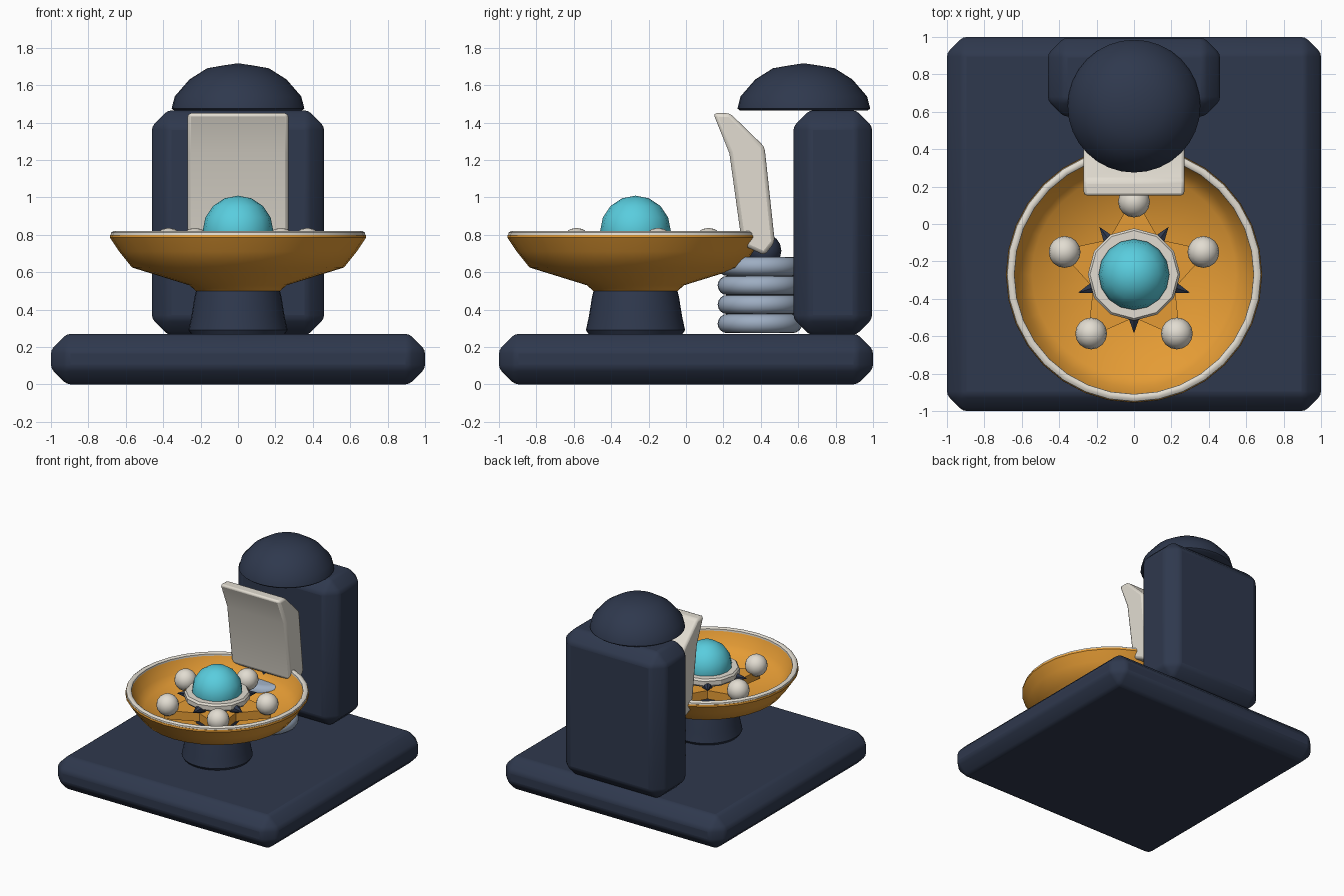
import bpy, bmesh, math
from mathutils import Matrix, Vector

if "Cube" in bpy.data.objects:
    bpy.data.objects.remove(bpy.data.objects["Cube"])


def mat(name, r, g, b):
    m = bpy.data.materials.new(name)
    m.diffuse_color = (r, g, b, 1)
    m.use_nodes = True
    m.node_tree.nodes["Principled BSDF"].inputs["Base Color"].default_value = m.diffuse_color
    return m


NAVY = mat("navy", 0.028, 0.04, 0.075)
ORANGE = mat("orange", 0.78, 0.33, 0.035)
CREAM = mat("cream", 0.76, 0.72, 0.64)
CYAN = mat("cyan", 0.10, 0.61, 0.73)
STEEL = mat("steel blue", 0.34, 0.42, 0.54)
CY = -0.27  # y of the bowl axis


def finish(bm, name, material, smooth=40):
    bmesh.ops.recalc_face_normals(bm, faces=bm.faces)
    me = bpy.data.meshes.new(name)
    bm.to_mesh(me)
    bm.free()
    me.materials.append(material)
    ob = bpy.data.objects.new(name, me)
    bpy.context.collection.objects.link(ob)
    bpy.ops.object.select_all(action='DESELECT')
    ob.select_set(True)
    bpy.context.view_layer.objects.active = ob
    bpy.ops.object.shade_smooth_by_angle(angle=math.radians(smooth))
    return ob


def bevel(ob, width, segments=1):
    b = ob.modifiers.new("bevel", 'BEVEL')
    b.width, b.segments = width, segments
    b.limit_method, b.angle_limit = 'ANGLE', math.radians(30)


def slab(name, lo, hi, material):
    """Box with wide chamfers whose edges are softened again."""
    lo, hi = Vector(lo), Vector(hi)
    bm = bmesh.new()
    bmesh.ops.create_cube(bm, size=1, matrix=Matrix.Translation((lo + hi) / 2)
                          @ Matrix.Diagonal((*(hi - lo), 1)))
    ob = finish(bm, name, material)
    bevel(ob, 0.085)
    bevel(ob, 0.02, 2)
    return ob


def lathe(name, profile, y, material, steps=32, closed=False, smooth=40):
    """Spin (radius, height) points around a vertical axis at y."""
    bm = bmesh.new()
    vs = [bm.verts.new((r, 0, z)) for r, z in profile]
    pairs = list(zip(vs, vs[1:])) + ([(vs[-1], vs[0])] if closed else [])
    edges = [bm.edges.new(p) for p in pairs]
    bmesh.ops.spin(bm, geom=vs + edges, cent=(0, 0, 0), axis=(0, 0, 1),
                   angle=2 * math.pi, steps=steps)
    bmesh.ops.remove_doubles(bm, verts=bm.verts, dist=1e-4)
    bmesh.ops.translate(bm, verts=bm.verts, vec=(0, y, 0))
    return finish(bm, name, material, smooth)


def ball(name, loc, r, material, u=16, v=8):
    bm = bmesh.new()
    bmesh.ops.create_uvsphere(bm, u_segments=u, v_segments=v, radius=r,
                              matrix=Matrix.Translation(loc))
    return finish(bm, name, material, 60)


def prism(name, points, offset, material):
    bm = bmesh.new()
    f = bm.faces.new([bm.verts.new(p) for p in points])
    ext = bmesh.ops.extrude_face_region(bm, geom=[f])["geom"]
    bmesh.ops.translate(bm, vec=offset,
                        verts=[g for g in ext if isinstance(g, bmesh.types.BMVert)])
    return finish(bm, name, material)


# Base plate and rear tower
slab("base_plate", (-1, -1, 0), (1, 1, 0.27), NAVY)
slab("rear_tower", (-0.46, 0.575, 0.265), (0.46, 0.995, 1.465), NAVY)

# Domed cap over the tower
lathe("tower_cap", [(0, 1.463), (0.34, 1.463), (0.355, 1.475), (0.338, 1.54),
                    (0.26, 1.63), (0.165, 1.69), (0.08, 1.705), (0, 1.717)],
      0.63, NAVY)

# Bent backrest
profile = [(0.145, 1.45), (0.235, 1.45), (0.42, 1.27), (0.475, 0.76),
           (0.42, 0.69), (0.30, 0.745), (0.232, 1.235)]
back = prism("backrest", [(-0.27, y, z) for y, z in profile], (0.54, 0, 0), CREAM)
bevel(back, 0.02, 2)

# Coil stack with joint ball on top
for i in range(4):
    z = 0.325 + 0.102 * i
    h, R = 0.051, 0.175
    arc = [(R + h * math.cos(a), z + h * math.sin(a))
           for a in (math.radians(-90 + 22.5 * k) for k in range(9))]
    lathe("coil", [(0, z - h)] + arc + [(0, z + h)], 0.395, STEEL)
ball("joint_ball", (0, 0.42, 0.715), 0.09, NAVY)

# Pedestal and inner column
lathe("pedestal", [(0, 0.27), (0.252, 0.27), (0.265, 0.29), (0.25, 0.36),
                   (0.232, 0.47), (0.222, 0.51), (0, 0.51)], CY, NAVY)
lathe("inner_column", [(0.17, 0.55), (0.17, 0.76), (0, 0.76)], CY, NAVY, 12)

# Bowl with pale rim
lathe("bowl", [(0, 0.495), (0.22, 0.495), (0.26, 0.53), (0.567, 0.625),
               (0.635, 0.71), (0.685, 0.785), (0.683, 0.80), (0.64, 0.80),
               (0.60, 0.71), (0.545, 0.66), (0.25, 0.575), (0, 0.57)],
      CY, ORANGE)
lathe("bowl_rim", [(0.638, 0.785), (0.682, 0.792), (0.678, 0.812), (0.665, 0.82),
                   (0.65, 0.82), (0.64, 0.812)], CY, CREAM, closed=True)

# Star plate carrying the balls
star = []
for k in range(10):
    a = math.pi / 2 + k * math.pi / 5
    r = 0.42 if k % 2 == 0 else 0.23
    star.append((r * math.cos(a), CY + r * math.sin(a), 0.64))
prism("star_plate", star, (0, 0, 0.07), ORANGE)

# Balls on the star tips, spikes between them
for k in range(5):
    a = math.pi / 2 + k * 2 * math.pi / 5
    ball("rim_ball", (0.39 * math.cos(a), CY + 0.39 * math.sin(a), 0.752), 0.085, CREAM)
    a += math.pi / 5
    d = Vector((math.cos(a), math.sin(a), 0))
    bm = bmesh.new()
    bmesh.ops.create_cone(bm, cap_ends=True, segments=6, radius1=0.045,
                          radius2=0, depth=0.11,
                          matrix=Matrix.Translation(d * 0.26 + Vector((0, CY, 0.745)))
                          @ d.to_track_quat('Z', 'Y').to_matrix().to_4x4())
    finish(bm, "spike", NAVY, 30)

# Collar and glowing dome
lathe("collar", [(0.15, 0.74), (0.235, 0.74), (0.247, 0.755), (0.247, 0.79),
                 (0.235, 0.805), (0.15, 0.805)], CY, CREAM, 12, True, 25)
ball("center_dome", (0, CY, 0.82), 0.189, CYAN)
